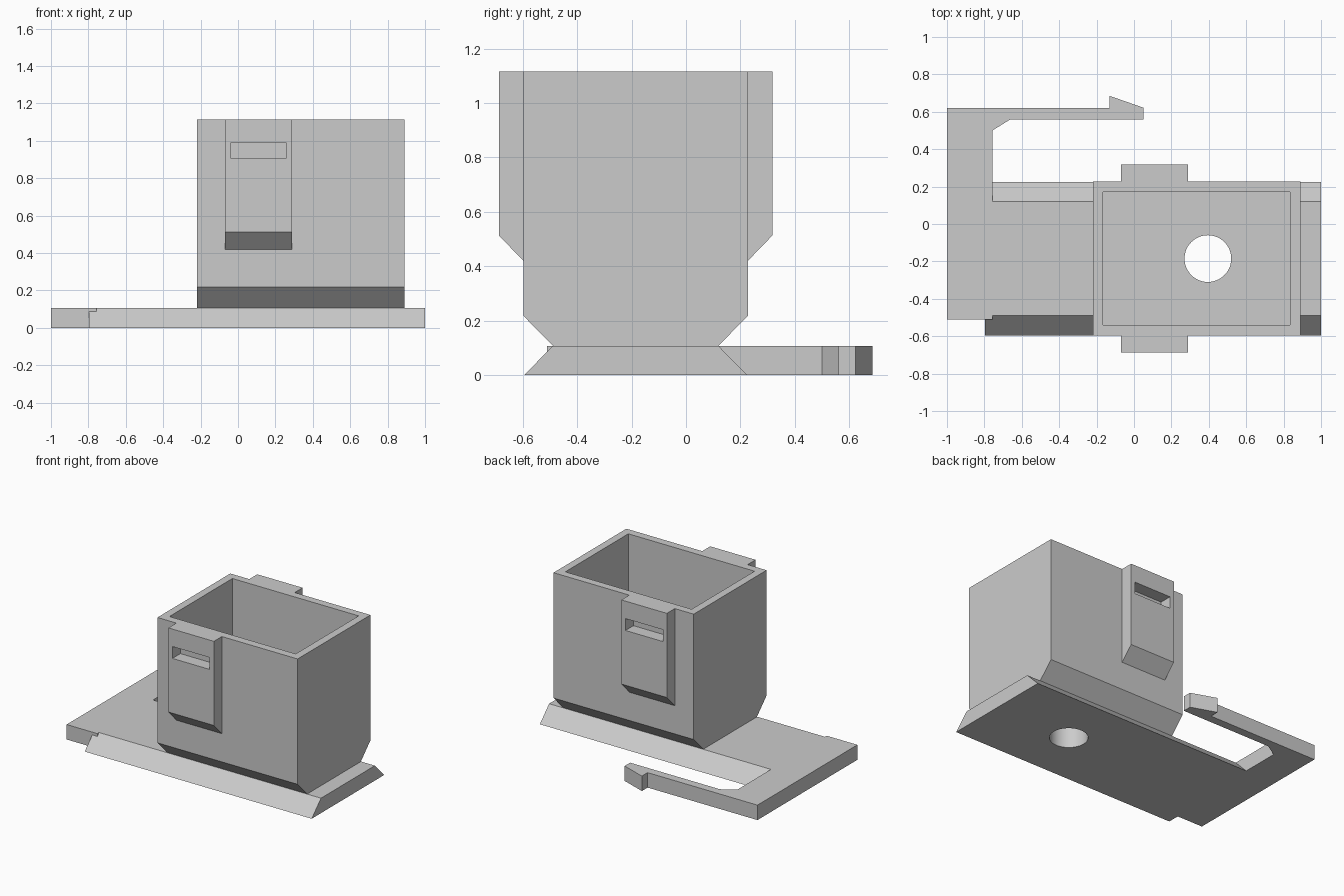
import bpy, bmesh
from mathutils import Vector

cube = bpy.data.objects.get("Cube")
if cube:
    bpy.data.objects.remove(cube, do_unlink=True)

grey = bpy.data.materials.new("plain_grey")
grey.use_nodes = True
grey.diffuse_color = (0.6, 0.6, 0.6, 1)
grey.node_tree.nodes["Principled BSDF"].inputs["Base Color"].default_value = (0.6, 0.6, 0.6, 1)


def add_object(name, bm):
    bmesh.ops.recalc_face_normals(bm, faces=bm.faces[:])
    mesh = bpy.data.meshes.new(name)
    bm.to_mesh(mesh)
    bm.free()
    mesh.materials.append(grey)
    obj = bpy.data.objects.new(name, mesh)
    bpy.context.collection.objects.link(obj)
    return obj


def prism(name, profile, axis, start, end):
    """Extrude a (y, z) profile along x, or an (x, y) outline along z."""
    bm = bmesh.new()
    place = (lambda a, b: (start, a, b)) if axis == "x" else (lambda a, b: (a, b, start))
    face = bm.faces.new([bm.verts.new(place(a, b)) for a, b in profile])
    move = Vector((end - start, 0, 0) if axis == "x" else (0, 0, end - start))
    ext = bmesh.ops.extrude_face_region(bm, geom=[face])
    verts = [g for g in ext["geom"] if isinstance(g, bmesh.types.BMVert)]
    bmesh.ops.translate(bm, verts=verts, vec=move)
    return add_object(name, bm)


def box(name, x0, x1, y0, y1, z0, z1):
    return prism(name, [(x0, y0), (x1, y0), (x1, y1), (x0, y1)], "z", z0, z1)


def combine(target, tool, operation):
    mod = target.modifiers.new(operation, "BOOLEAN")
    mod.operation = operation
    mod.solver = "EXACT"
    mod.object = tool
    bpy.context.view_layer.objects.active = target
    bpy.ops.object.modifier_apply(modifier=mod.name)
    bpy.data.objects.remove(tool, do_unlink=True)


MID = -0.185      # y of the cup's centre line
BASE = 0.107      # thickness of the base
TOP = 1.115       # rim height

# Base plate with its hooked spring arm
base = prism("base_plate", [
    (-1, -0.51), (-0.757, -0.51), (-0.757, 0.5), (-0.66, 0.56), (0.05, 0.56),
    (0.05, 0.622), (-0.13, 0.685), (-0.13, 0.62), (-1, 0.62)], "z", 0, BASE)

# Dovetail rail
rail = prism("dovetail_rail", [
    (MID - 0.41, 0), (MID + 0.41, 0), (MID + 0.305, BASE), (MID - 0.305, BASE)],
    "x", -0.797, 1)
combine(base, rail, "UNION")

# Cup with tapered foot
half = [(0.303, BASE), (0.412, 0.218), (0.412, TOP)]
profile = [(MID + w, z) for w, z in half] + [(MID - w, z) for w, z in reversed(half)]
cup = prism("cup", profile, "x", -0.22, 0.89)

# Slotted lugs on the front and back of the cup
for side, word in ((-1, "front"), (1, "back")):
    outline = [(0.38, 0.39), (0.412, 0.42), (0.502, 0.513), (0.502, TOP), (0.38, TOP)]
    lug = prism(word + "_lug", [(MID + side * w, z) for w, z in outline], "x", -0.07, 0.29)
    combine(cup, lug, "UNION")
    ys = sorted((MID + side * 0.412, MID + side * 0.6))
    combine(cup, box("slot_cutter", -0.038, 0.257, *ys, 0.905, 0.99), "DIFFERENCE")

# Hollow of the cup
combine(cup, box("hollow_cutter", -0.165, 0.835, -0.54, 0.172, 0.218, 1.3), "DIFFERENCE")

# Round hole through the cup floor and the base
for part in (cup, base):
    bm = bmesh.new()
    bmesh.ops.create_cone(bm, cap_ends=True, segments=48, radius1=0.125, radius2=0.125, depth=1)
    bmesh.ops.translate(bm, verts=bm.verts[:], vec=(0.395, MID, 0.1))
    combine(part, add_object("hole_cutter", bm), "DIFFERENCE")

# Flat faces with a smooth hole wall
for part in (cup, base):
    bpy.ops.object.select_all(action="DESELECT")
    part.select_set(True)
    bpy.context.view_layer.objects.active = part
    bpy.ops.object.shade_smooth_by_angle(angle=0.4)
